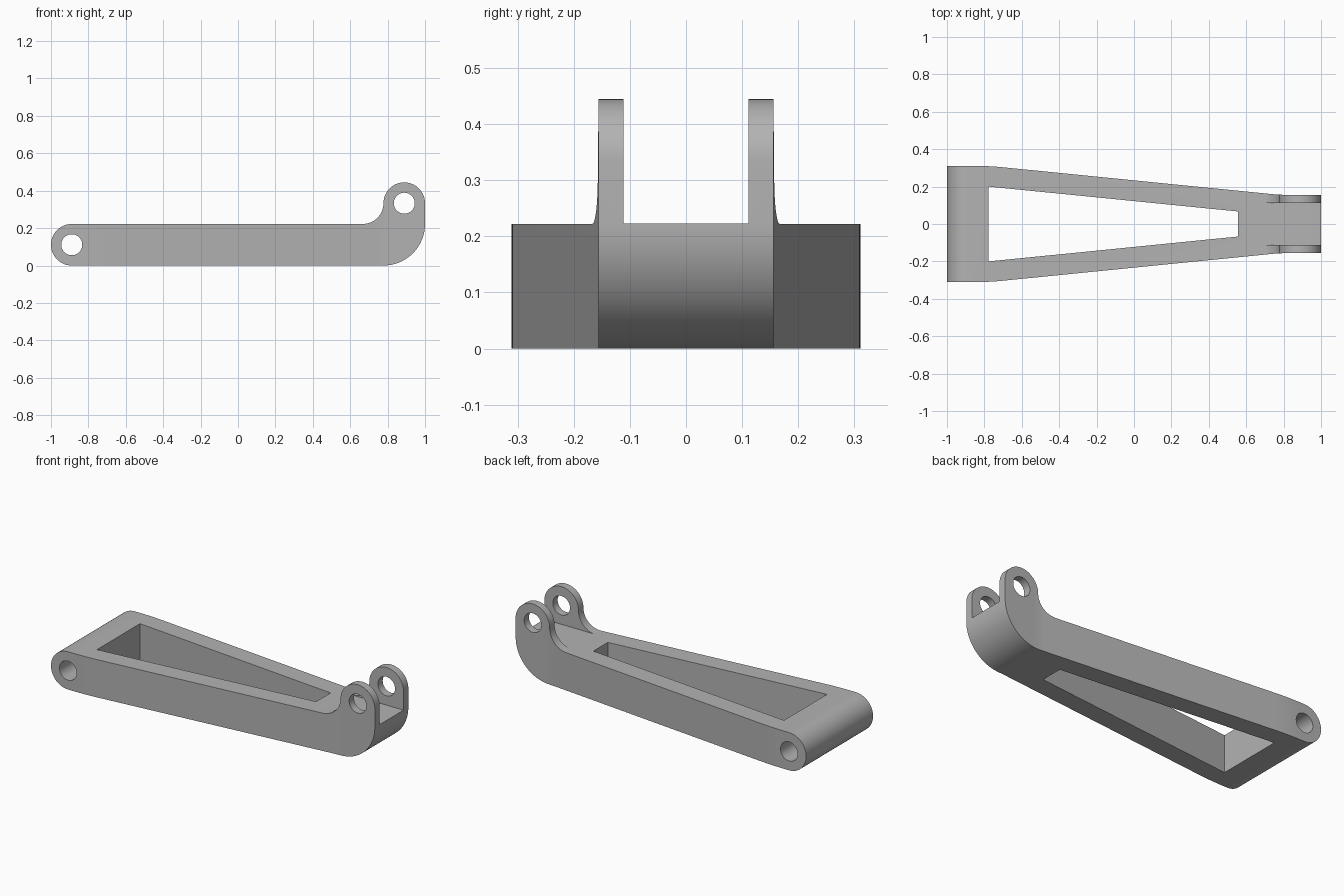
import bpy
import bmesh
from math import cos, sin, radians
from mathutils import Vector

cube = bpy.data.objects.get("Cube")
if cube:
    bpy.data.objects.remove(cube, do_unlink=True)

R = 0.1111            # eye radius, half the arm height
H = 2 * R             # arm height
HOLE = 0.056

metal = bpy.data.materials.new("grey metal")
metal.use_nodes = True
metal.diffuse_color = (0.45, 0.45, 0.45, 1)
metal.node_tree.nodes["Principled BSDF"].inputs["Base Color"].default_value = (0.45, 0.45, 0.45, 1)


def arc(cx, cy, r, start, end, steps=20):
    angles = [radians(start + (end - start) * i / steps) for i in range(steps + 1)]
    return [(cx + r * cos(a), cy + r * sin(a)) for a in angles]


def blend(p, corner, q, steps=8):
    """Soft corner between two straight edges."""
    p, corner, q = Vector(p), Vector(corner), Vector(q)
    ts = [i / steps for i in range(steps + 1)]
    return [tuple(p * (1 - t) ** 2 + corner * 2 * t * (1 - t) + q * t * t) for t in ts]


def prism(name, outline, low, high, along):
    """Extrude an outline along y (side profile) or z (plan profile)."""
    def place(p, d):
        return (p[0], d, p[1]) if along == "y" else (p[0], p[1], d)
    bm = bmesh.new()
    face = bm.faces.new([bm.verts.new(place(p, low)) for p in outline])
    new = bmesh.ops.extrude_face_region(bm, geom=[face])["geom"]
    shift = Vector(place((0, 0), high - low))
    bmesh.ops.translate(bm, vec=shift, verts=[g for g in new if isinstance(g, bmesh.types.BMVert)])
    bmesh.ops.recalc_face_normals(bm, faces=bm.faces)
    mesh = bpy.data.meshes.new(name)
    bm.to_mesh(mesh)
    bm.free()
    mesh.materials.append(metal)
    obj = bpy.data.objects.new(name, mesh)
    bpy.context.collection.objects.link(obj)
    return obj


def combine(target, tool, operation):
    tool.hide_render = True
    mod = target.modifiers.new(operation.lower(), "BOOLEAN")
    mod.operation, mod.solver, mod.object = operation, "EXACT", tool
    bpy.context.view_layer.objects.active = target
    bpy.ops.object.modifier_apply(modifier=mod.name)
    bpy.data.objects.remove(tool, do_unlink=True)


# Side profile: rounded rear eye, curved heel and raised front eye
side = arc(R - 1, R, R, 90, 270, 32)
side += arc(1 - H, H, H, -90, 0, 24)
side += arc(1 - R, 3 * R, R, 0, 180, 32)
side += arc(1 - 3 * R, 3 * R, R, 0, -90, 20)[1:]
arm = prism("rocker_arm", side, -0.5, 0.5, "y")

# Tapered plan with softened bends
half = [(-1.1, 0.311)]
half += blend((-0.86, 0.311), (-0.778, 0.311), (-0.696, 0.3028))
half += blend((0.74, 0.1596), (0.778, 0.156), (0.816, 0.156))
half += [(1.1, 0.156)]
plan = half + [(x, -y) for x, y in reversed(half)]
combine(arm, prism("plan_cutter", plan, -0.2, 0.8, "z"), "INTERSECT")

# Tapered window through the arm
window = [(-0.778, 0.2), (0.556, 0.067), (0.556, -0.067), (-0.778, -0.2)]
combine(arm, prism("window_cutter", window, -0.2, 0.8, "z"), "DIFFERENCE")

# Gap between the fork ears
gap = [(0.6, 0.111), (1.2, 0.111), (1.2, -0.111), (0.6, -0.111)]
combine(arm, prism("fork_cutter", gap, H + 0.0003, 0.8, "z"), "DIFFERENCE")

# Pin holes through the rear eye and the fork
for x, z in ((R - 1, R), (1 - R, 3 * R)):
    pin = arc(x, z, HOLE, 0, 360, 40)[:-1]
    combine(arm, prism("pin_cutter", pin, -0.6, 0.6, "y"), "DIFFERENCE")

bpy.ops.object.select_all(action="DESELECT")
arm.select_set(True)
bpy.context.view_layer.objects.active = arm
bpy.ops.object.shade_smooth_by_angle(angle=radians(30))
